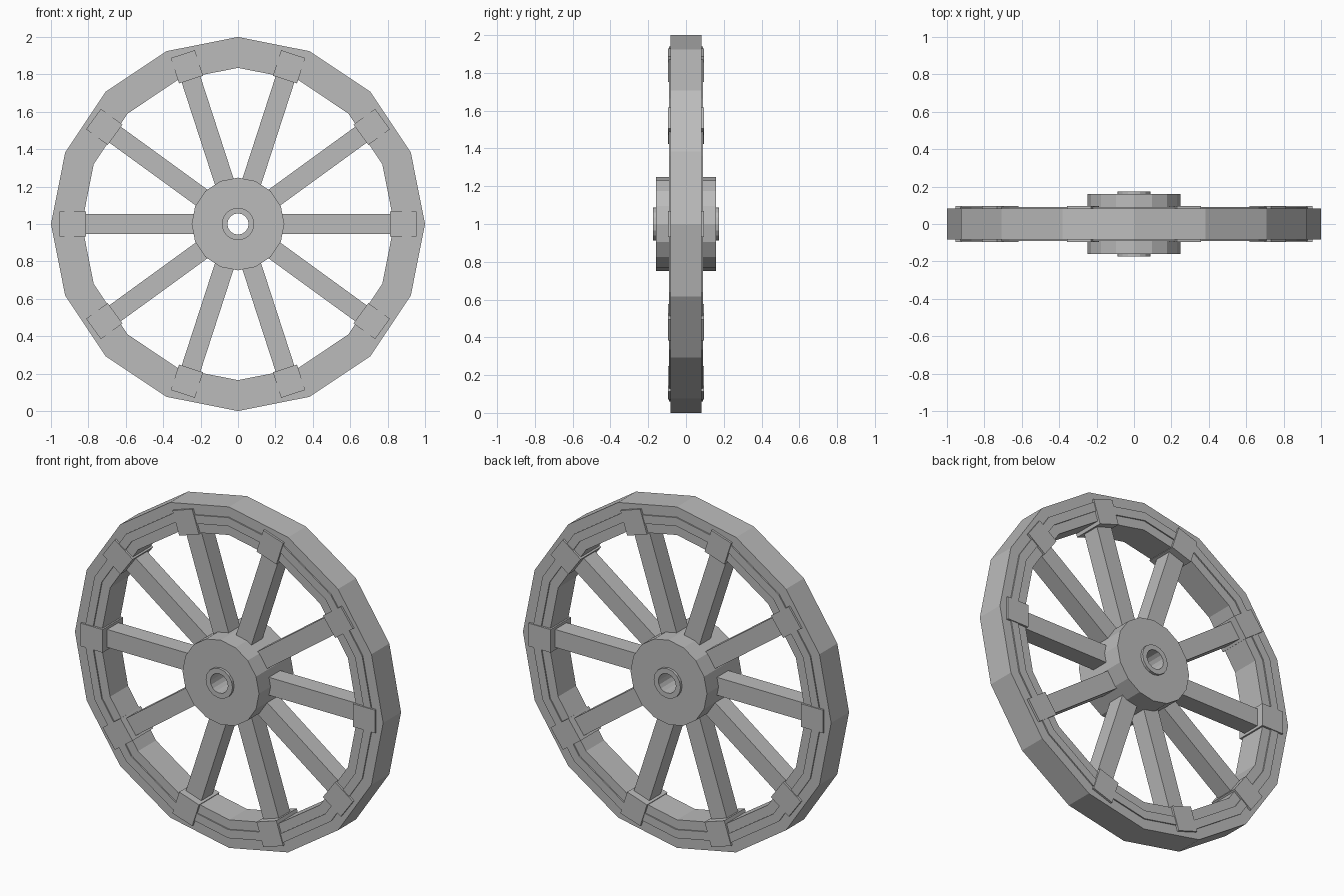
import bpy, bmesh
from math import sin, cos, pi
from mathutils import Matrix, Vector

cube = bpy.data.objects.get("Cube")
if cube:
    bpy.data.objects.remove(cube)

GREY = (0.5, 0.5, 0.5, 1)
grey = bpy.data.materials.new("plain grey")
grey.use_nodes = True
grey.diffuse_color = GREY
grey.node_tree.nodes["Principled BSDF"].inputs["Base Color"].default_value = GREY

CENTRE = Vector((0, 0, 1))
SPOKES = 10


def finish(bm, name):
    bmesh.ops.recalc_face_normals(bm, faces=bm.faces)
    bmesh.ops.translate(bm, verts=bm.verts, vec=CENTRE)
    mesh = bpy.data.meshes.new(name)
    bm.to_mesh(mesh)
    bm.free()
    mesh.materials.append(grey)
    obj = bpy.data.objects.new(name, mesh)
    bpy.context.collection.objects.link(obj)
    return obj


def turned_ring(name, half_profile, sides):
    """Turn a closed (radius, y) profile, mirrored front to back, about the axle."""
    profile = half_profile + [(r, -y) for r, y in reversed(half_profile)]
    bm = bmesh.new()
    loops = []
    for i in range(sides):
        a = 2 * pi * i / sides
        loops.append([bm.verts.new((r * cos(a), y, r * sin(a))) for r, y in profile])
    n = len(profile)
    for i in range(sides):
        here, after = loops[i], loops[(i + 1) % sides]
        for j in range(n):
            k = (j + 1) % n
            bm.faces.new((here[j], here[k], after[k], after[j]))
    return finish(bm, name)


def radial_box(name, angle, inner, outer, width, depth):
    """A box lying along one spoke direction."""
    bm = bmesh.new()
    bmesh.ops.create_cube(bm, size=1)
    bmesh.ops.scale(bm, verts=bm.verts, vec=(outer - inner, depth, width))
    bmesh.ops.translate(bm, verts=bm.verts, vec=((inner + outer) / 2, 0, 0))
    bmesh.ops.rotate(bm, verts=bm.verts, matrix=Matrix.Rotation(-angle, 3, 'Y'))
    return finish(bm, name)


# Rim with a shallow raised band on each face
turned_ring("rim", [(0.835, 0.083), (0.89, 0.083), (0.89, 0.09),
                    (0.94, 0.09), (0.94, 0.083), (1.0, 0.083)], 16)

# Hub with a raised collar around the axle hole
turned_ring("hub", [(0.057, 0.175), (0.087, 0.175), (0.087, 0.16), (0.248, 0.16)], 16)

# Spokes and the brackets that clasp them to the rim
for i in range(SPOKES):
    angle = 2 * pi * i / SPOKES
    radial_box(f"spoke_{i + 1}", angle, 0.2, 0.86, 0.105, 0.105)
    radial_box(f"bracket_{i + 1}", angle, 0.812, 0.955, 0.135, 0.19)
